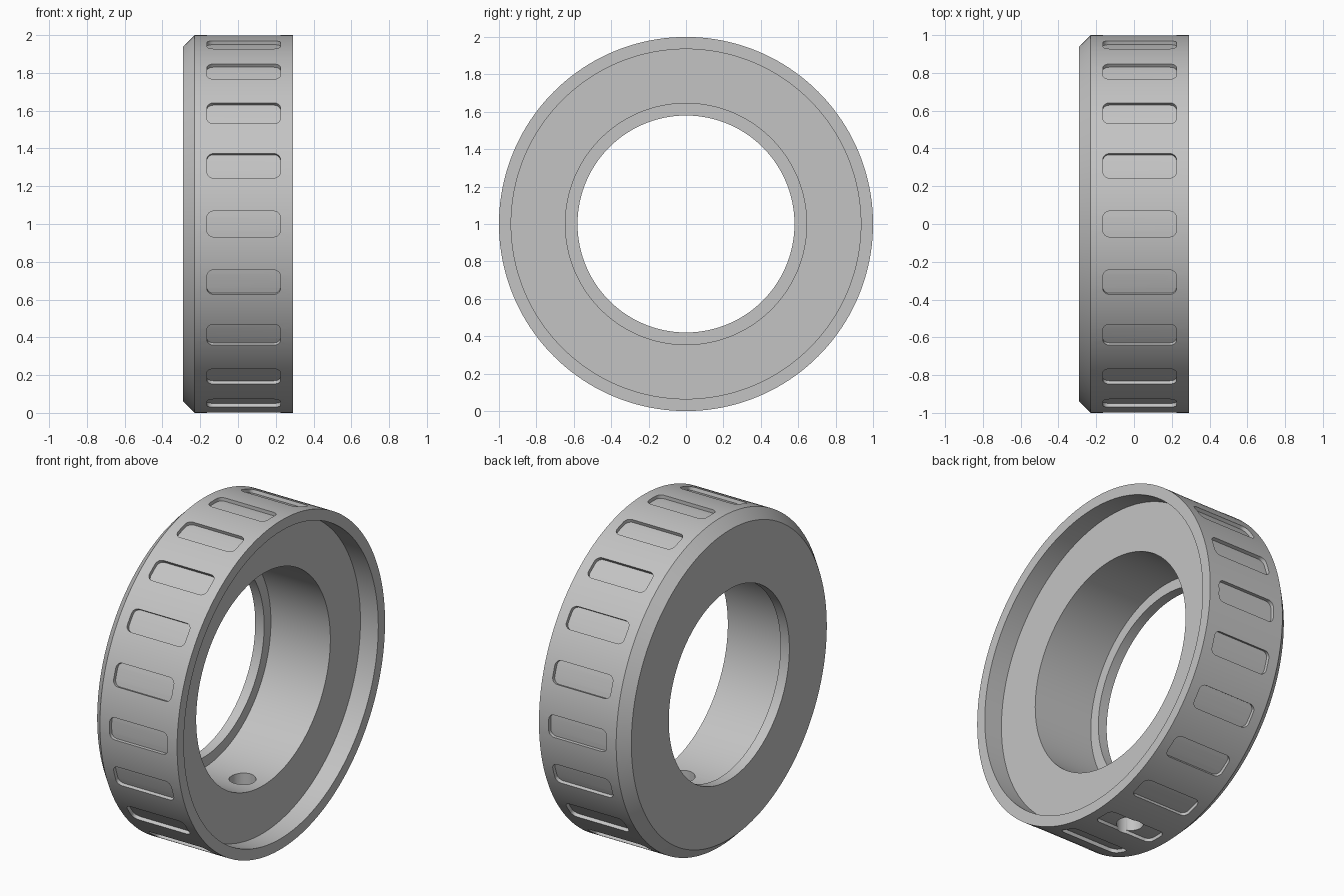
import bpy, bmesh
from math import sin, cos, pi, radians
from mathutils import Matrix, Vector

cube = bpy.data.objects.get("Cube")
if cube:
    bpy.data.objects.remove(cube, do_unlink=True)

SEGMENTS = 160
CENTRE = Vector((0, 0, 1))
SLOTS = 20
SLOT_X = 0.03  # slot centre along the axle

grey = bpy.data.materials.new("plain grey")
grey.use_nodes = True
grey.diffuse_color = (0.55, 0.55, 0.55, 1)
grey.node_tree.nodes["Principled BSDF"].inputs["Base Color"].default_value = grey.diffuse_color


def finish(name, bm):
    """Turn a bmesh into a linked object with outward normals."""
    bmesh.ops.recalc_face_normals(bm, faces=bm.faces)
    mesh = bpy.data.meshes.new(name)
    bm.to_mesh(mesh)
    bm.free()
    obj = bpy.data.objects.new(name, mesh)
    bpy.context.collection.objects.link(obj)
    return obj


def lathe(name, profile):
    """Revolve a closed (x, radius) profile about the x axis."""
    bm = bmesh.new()
    rings = []
    for i in range(SEGMENTS):
        a = 2 * pi * i / SEGMENTS
        rings.append([bm.verts.new(CENTRE + Vector((x, r * cos(a), r * sin(a)))) for x, r in profile])
    for i, ring in enumerate(rings):
        following = rings[(i + 1) % SEGMENTS]
        for j in range(len(profile)):
            k = (j + 1) % len(profile)
            bm.faces.new((ring[j], ring[k], following[k], following[j]))
    return finish(name, bm)


def add_prism(bm, outline, low, high, angle):
    """Radial prism from an (x, sideways) outline, turned about the axle."""
    turn = Matrix.Translation(CENTRE) @ Matrix.Rotation(angle, 4, 'X')
    bottom, top = [[bm.verts.new(turn @ Vector((x, t, r))) for x, t in outline] for r in (low, high)]
    bm.faces.new(bottom)
    bm.faces.new(top)
    for i in range(len(outline)):
        k = (i + 1) % len(outline)
        bm.faces.new((bottom[i], bottom[k], top[k], top[i]))


def rounded_rect(cx, half_x, half_t, radius, steps=6):
    points = []
    for q, (sx, st) in enumerate(((1, 1), (-1, 1), (-1, -1), (1, -1))):
        for s in range(steps + 1):
            a = radians(90) * (q + s / steps)
            points.append((cx + sx * (half_x - radius) + radius * cos(a),
                           st * (half_t - radius) + radius * sin(a)))
    return points


def cut(target, cutter):
    """Subtract the cutter, then discard it."""
    mod = target.modifiers.new("cut", 'BOOLEAN')
    mod.operation = 'DIFFERENCE'
    mod.solver = 'EXACT'
    mod.object = cutter
    cutter.hide_render = True
    bpy.context.view_layer.objects.active = target
    bpy.ops.object.modifier_apply(modifier=mod.name)
    bpy.data.objects.remove(cutter, do_unlink=True)


# Ring body: chamfered end, thin inner lip, main bore, shallow counterbore
body = lathe("grip_ring", [
    (-0.29, 0.58), (-0.29, 0.94), (-0.23, 1.0), (0.29, 1.0),
    (0.29, 0.935), (0.17, 0.935), (0.17, 0.645), (-0.23, 0.645), (-0.23, 0.58)])

# Rounded grip slots with floors that follow the rim
bm = bmesh.new()
for i in range(SLOTS):
    add_prism(bm, rounded_rect(SLOT_X, 0.195, 0.068, 0.035), 0.93, 1.05, 2 * pi * i / SLOTS)
slot_cutter = finish("slot_cutter", bm)
slot_floor = lathe("slot_floor", [(-0.4, 0.8), (-0.4, 0.979), (0.4, 0.979), (0.4, 0.8)])
cut(slot_cutter, slot_floor)
cut(body, slot_cutter)

# Round screw hole through the lowest slot
bm = bmesh.new()
circle = [(SLOT_X + 0.075 * cos(2 * pi * i / 32), 0.075 * sin(2 * pi * i / 32)) for i in range(32)]
add_prism(bm, circle, 0.5, 1.1, pi)
cut(body, finish("hole_cutter", bm))

# Colour and shading
body.data.materials.clear()
body.data.materials.append(grey)
for face in body.data.polygons:
    face.material_index = 0
bpy.ops.object.select_all(action='DESELECT')
body.select_set(True)
bpy.context.view_layer.objects.active = body
bpy.ops.object.shade_smooth_by_angle(angle=radians(30))
